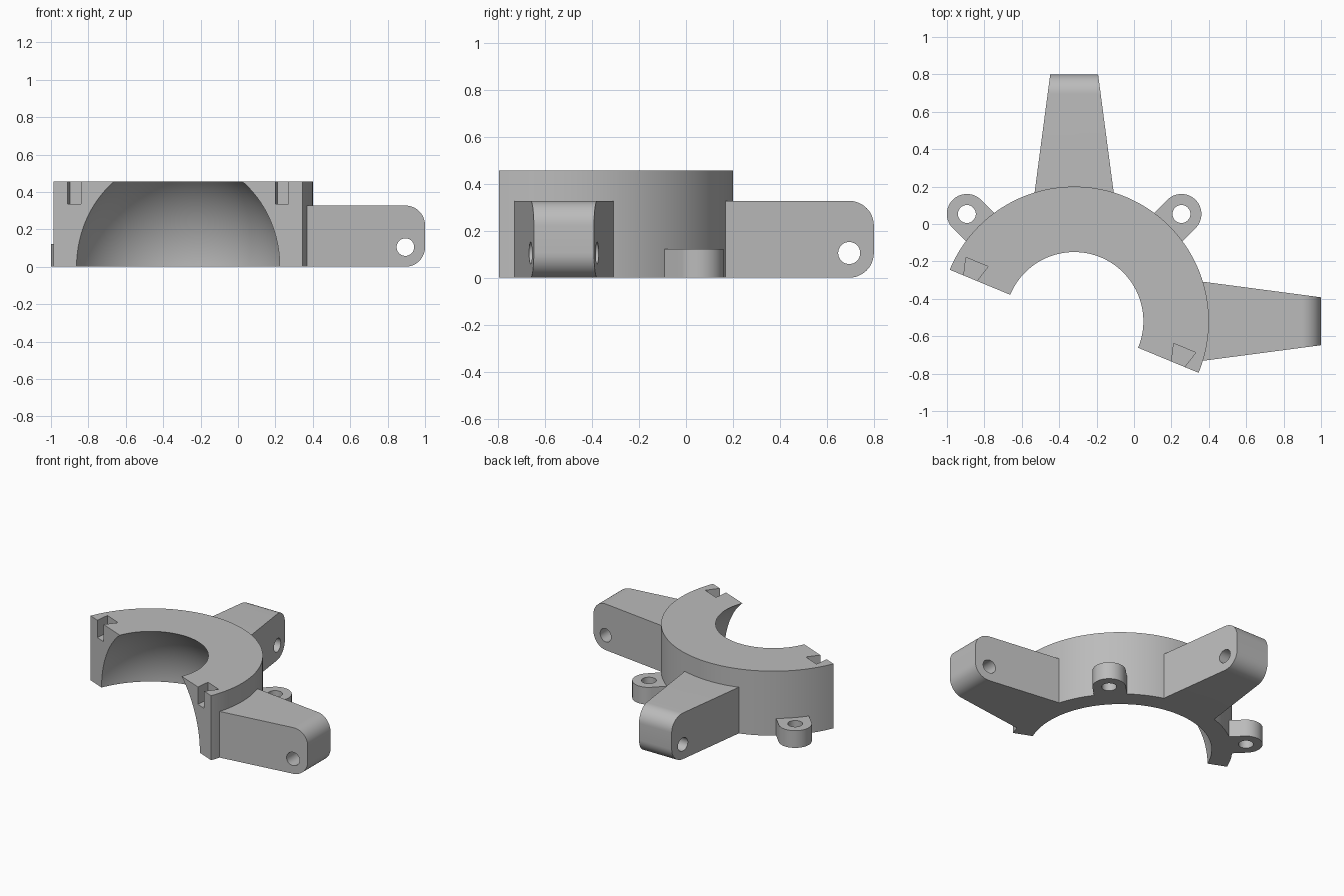
import bpy, bmesh
from math import sin, cos, pi, radians, sqrt
from mathutils import Matrix, Vector

if "Cube" in bpy.data.objects:
    bpy.data.objects.remove(bpy.data.objects["Cube"], do_unlink=True)

CENTRE = Vector((-0.32, -0.52, 0))   # axis of the half ring
OUTER, BORE, TOP = 0.72, 0.588, 0.457
START, SWEEP, STEPS = radians(-22.5), pi, 96
ARM_TOP, EAR_TOP = 0.327, 0.122

grey = bpy.data.materials.new("plain grey")
grey.use_nodes = True
colour = (0.5, 0.5, 0.5, 1)
grey.diffuse_color = colour
grey.node_tree.nodes["Principled BSDF"].inputs["Base Color"].default_value = colour


def loft(name, lower, upper):
    """Solid between two matching outlines, given around the ring axis."""
    bm = bmesh.new()
    a = [bm.verts.new(p) for p in lower]
    b = [bm.verts.new(p) for p in upper]
    bm.faces.new(a)
    bm.faces.new(b)
    for i in range(len(a)):
        j = (i + 1) % len(a)
        bm.faces.new((a[i], a[j], b[j], b[i]))
    return finish(name, bm)


def finish(name, bm):
    bmesh.ops.recalc_face_normals(bm, faces=bm.faces)
    mesh = bpy.data.meshes.new(name)
    bm.to_mesh(mesh)
    bm.free()
    mesh.materials.append(grey)
    obj = bpy.data.objects.new(name, mesh)
    bpy.context.collection.objects.link(obj)
    return obj


def prism(name, outline, z0, z1):
    return loft(name, [(x, y, z0) for x, y in outline], [(x, y, z1) for x, y in outline])


def arc(cx, cy, r, a0, a1, n):
    return [(cx + r * cos(a0 + (a1 - a0) * i / n), cy + r * sin(a0 + (a1 - a0) * i / n))
            for i in range(n + 1)]


def circle(cx, cy, r, n):
    return arc(cx, cy, r, 0, 2 * pi, n)[:-1]


def cut(obj, *cutters):
    bpy.context.view_layer.objects.active = obj
    for c in cutters:
        mod = obj.modifiers.new("cut", "BOOLEAN")
        mod.operation, mod.solver, mod.object = "DIFFERENCE", "EXACT", c
        bpy.ops.object.modifier_apply(modifier=mod.name)
    for c in cutters:
        bpy.data.objects.remove(c, do_unlink=True)


def place(obj, angle):
    """Turn the part about the ring axis, move it there and smooth it."""
    obj.data.transform(Matrix.Translation(CENTRE) @ Matrix.Rotation(angle, 4, "Z"))
    bpy.ops.object.select_all(action="DESELECT")
    obj.select_set(True)
    bpy.context.view_layer.objects.active = obj
    bpy.ops.object.shade_smooth_by_angle(angle=radians(30))


def ring_core():
    return prism("core_cutter", circle(0, 0, OUTER - 0.004, 2 * STEPS), -0.1, 0.6)


# Half ring with a spherical bore, swept from its cross-section
profile = [(OUTER, 0), (OUTER, TOP)]
for i in range(25):
    z = TOP * (1 - i / 24)
    profile.append((sqrt(BORE ** 2 - z * z), z))
bm = bmesh.new()
rows = []
for s in range(STEPS + 1):
    t = SWEEP * s / STEPS
    rows.append([bm.verts.new((r * cos(t), r * sin(t), z)) for r, z in profile])
for p, q in zip(rows, rows[1:]):
    for i in range(len(p)):
        j = (i + 1) % len(p)
        bm.faces.new((p[i], p[j], q[j], q[i]))
bm.faces.new(rows[0])
bm.faces.new(rows[-1])
ring = finish("half_ring", bm)

# Dovetail slots in both end faces
slots = []
for side in (1, -1):
    mid, mouth, back, depth = 0.601, 0.038, 0.064, 0.094
    flare = (back - mouth) / depth * 0.05
    outline = [(side * (mid + dx), y) for dx, y in
               ((-mouth + flare, -0.05), (mouth - flare, -0.05), (back, depth), (-back, depth))]
    slots.append(prism("slot_cutter", outline, 0.335, 0.6))
cut(ring, *slots)
place(ring, START)

# Tapered arms with rounded tips and a cross hole
TIP, ROUND = 1.32, 0.105
for name, angle in (("left_arm", 0), ("back_arm", pi / 2)):
    side_view = [(0.6, 0)]
    side_view += arc(TIP - ROUND, ROUND, ROUND, -pi / 2, 0, 12)
    side_view += arc(TIP - ROUND, ARM_TOP - ROUND, ROUND, 0, pi / 2, 12)
    side_view.append((0.6, ARM_TOP))

    def half_width(d):
        return 0.128 + (TIP - d) * 0.132

    arm = loft(name, [(d, -half_width(d), z) for d, z in side_view],
               [(d, half_width(d), z) for d, z in side_view])
    pin = circle(TIP - ROUND, ROUND, 0.047, 32)
    hole = loft("pin_cutter", [(d, -0.4, z) for d, z in pin], [(d, 0.4, z) for d, z in pin])
    cut(arm, ring_core(), hole)
    place(arm, angle)

# Round screw ears at the foot of the ring
REACH, EAR = 0.811, 0.107
for name, angle in (("left_ear", pi / 4), ("right_ear", 3 * pi / 4)):
    outline = [(0.6, -EAR)] + arc(REACH, 0, EAR, -pi / 2, pi / 2, 32) + [(0.6, EAR)]
    ear = prism(name, outline, 0, EAR_TOP)
    hole = prism("screw_cutter", circle(REACH, 0, 0.048, 32), -0.1, 0.3)
    cut(ear, ring_core(), hole)
    place(ear, angle)
